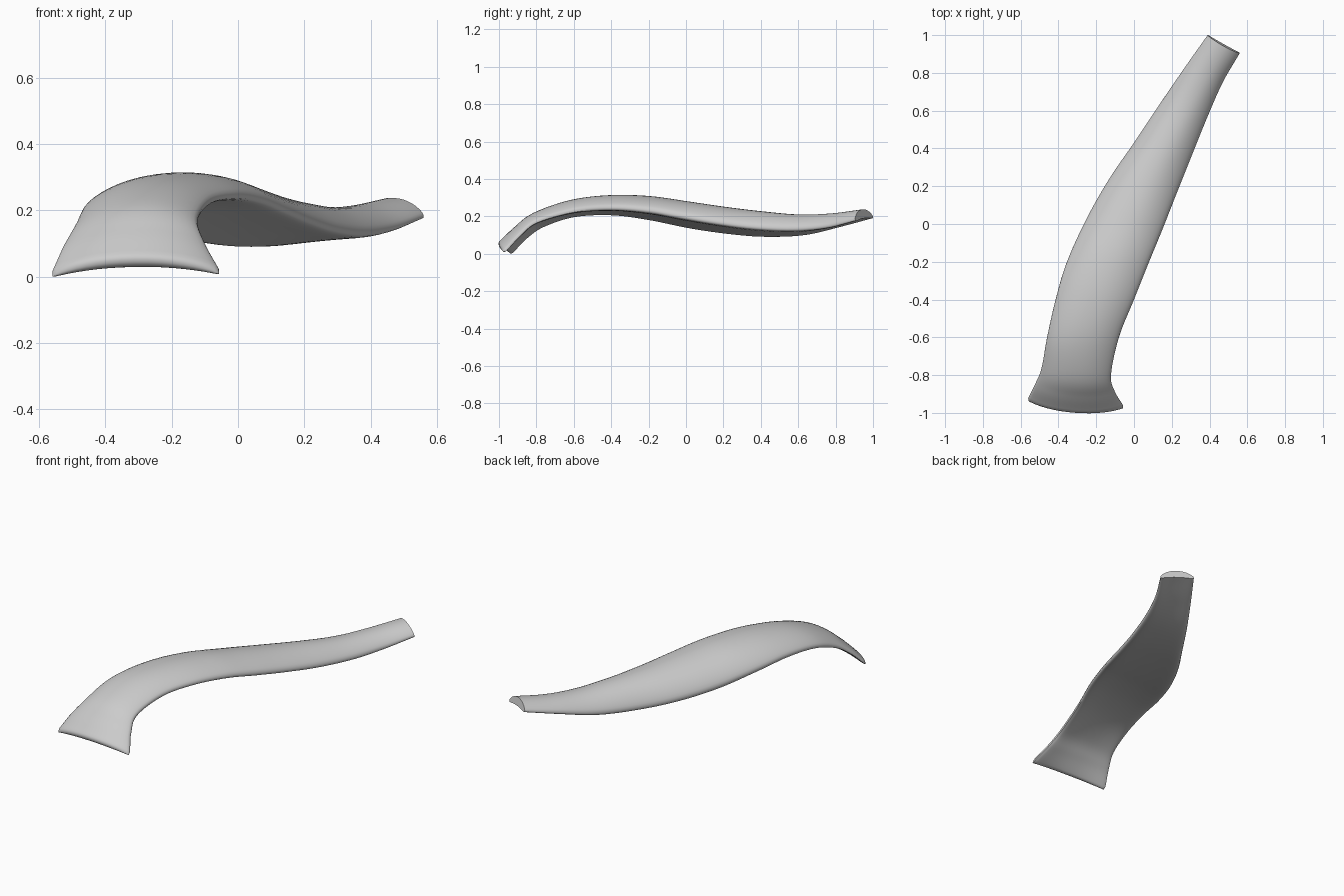
import bpy, bmesh, math
from mathutils import Vector

if "Cube" in bpy.data.objects:
    bpy.data.objects.remove(bpy.data.objects["Cube"])

# Stations along the strap: left edge, right edge, arch height, thickness, underside arch share
STATIONS = [
    ((-.560, -.922, .022), (-.058, -.960, .030), .048, .048, 1.0),
    ((-.527, -.855, .093), (-.100, -.89, .106), .040, .050, .9),
    ((-.49, -.765, .156), (-.122, -.80, .178), .039, .052, .75),
    ((-.46, -.60, .212), (-.08, -.60, .236), .042, .058, .6),
    ((-.415, -.40, .224), (0, -.40, .252), .049, .064, .5),
    ((-.355, -.20, .200), (.08, -.20, .239), .059, .070, .42),
    ((-.25, .03, .154), (.15, -.03, .210), .066, .074, .40),
    ((-.13, .24, .124), (.225, .16, .178), .069, .072, .35),
    ((0, .43, .110), (.305, .36, .152), .068, .068, .30),
    ((.14, .64, .120), (.39, .57, .142), .054, .062, .28),
    ((.27, .83, .162), (.47, .75, .154), .040, .050, .40),
    ((.39, 1.0, .203), (.56, .905, .188), .031, .036, .6),
]
ROWS = [Vector((*l, *r, a, t, k)) for l, r, a, t, k in STATIONS]
STEPS, SEG = 6, 40


def sample(f):
    """Smooth Catmull-Rom interpolation of the stations."""
    n = len(ROWS) - 1
    i = min(max(int(f), 0), n - 1)
    u = f - i
    p1, p2 = ROWS[i], ROWS[i + 1]
    p0 = ROWS[i - 1] if i > 0 else 2 * p1 - p2
    p3 = ROWS[i + 2] if i + 2 <= n else 2 * p2 - p1
    v = .5 * (2 * p1 + (p2 - p0) * u + (2 * p0 - 5 * p1 + 4 * p2 - p3) * u * u
              + (3 * p1 - p0 - 3 * p2 + p3) * u ** 3)
    return Vector(v[0:3]), Vector(v[3:6]), v[6], v[7], v[8]


def section(f, shift=0.0, thin=1.0):
    """Arched, round-edged cross-section at station f."""
    n = len(ROWS) - 1
    l, r, arch, t, under = sample(f)
    a, b = sample(max(f - .05, 0)), sample(min(f + .05, n))
    tan = ((b[0] + b[1]) - (a[0] + a[1])).normalized()
    nor = (r - l).cross(tan).normalized()
    pts = []
    for k in range(SEG):
        ang = math.tau * k / SEG
        u, s = math.cos(ang), math.sin(ang)
        rise = arch * (1 if s > 0 else under) * (1 - abs(u) ** 2.2)
        off = rise + thin * t / 2 * math.copysign(abs(s) ** .65, s)
        pts.append(l.lerp(r, (u + 1) / 2) + nor * off - tan * shift)
    return pts


# Rounded flared lip first, then the body up to the flat cut end
rings = [section(0, .022 * math.cos(a), math.sin(a))
         for a in (math.radians(d) for d in (10, 25, 45, 65))]
rings += [section(i / STEPS) for i in range((len(ROWS) - 1) * STEPS + 1)]

bm = bmesh.new()
loops = [[bm.verts.new(p) for p in ring] for ring in rings]
for a, b in zip(loops, loops[1:]):
    for k in range(SEG):
        j = (k + 1) % SEG
        bm.faces.new((a[k], a[j], b[j], b[k]))

# End caps as strips joining top and bottom rows
for loop in (loops[0], loops[-1]):
    for k in range(SEG // 2):
        quad = [loop[k], loop[k + 1], loop[-k - 1], loop[-k % SEG]]
        bm.faces.new(list(dict.fromkeys(quad)))
bmesh.ops.recalc_face_normals(bm, faces=bm.faces)

# Rest the model on the floor
low = min(v.co.z for v in bm.verts)
bmesh.ops.translate(bm, vec=(0, 0, -low), verts=bm.verts)

mesh = bpy.data.meshes.new("rib_bone")
bm.to_mesh(mesh)
bm.free()
rib = bpy.data.objects.new("rib_bone", mesh)
bpy.context.collection.objects.link(rib)
bpy.context.view_layer.objects.active = rib
rib.select_set(True)
bpy.ops.object.shade_smooth_by_angle(angle=math.radians(50))
